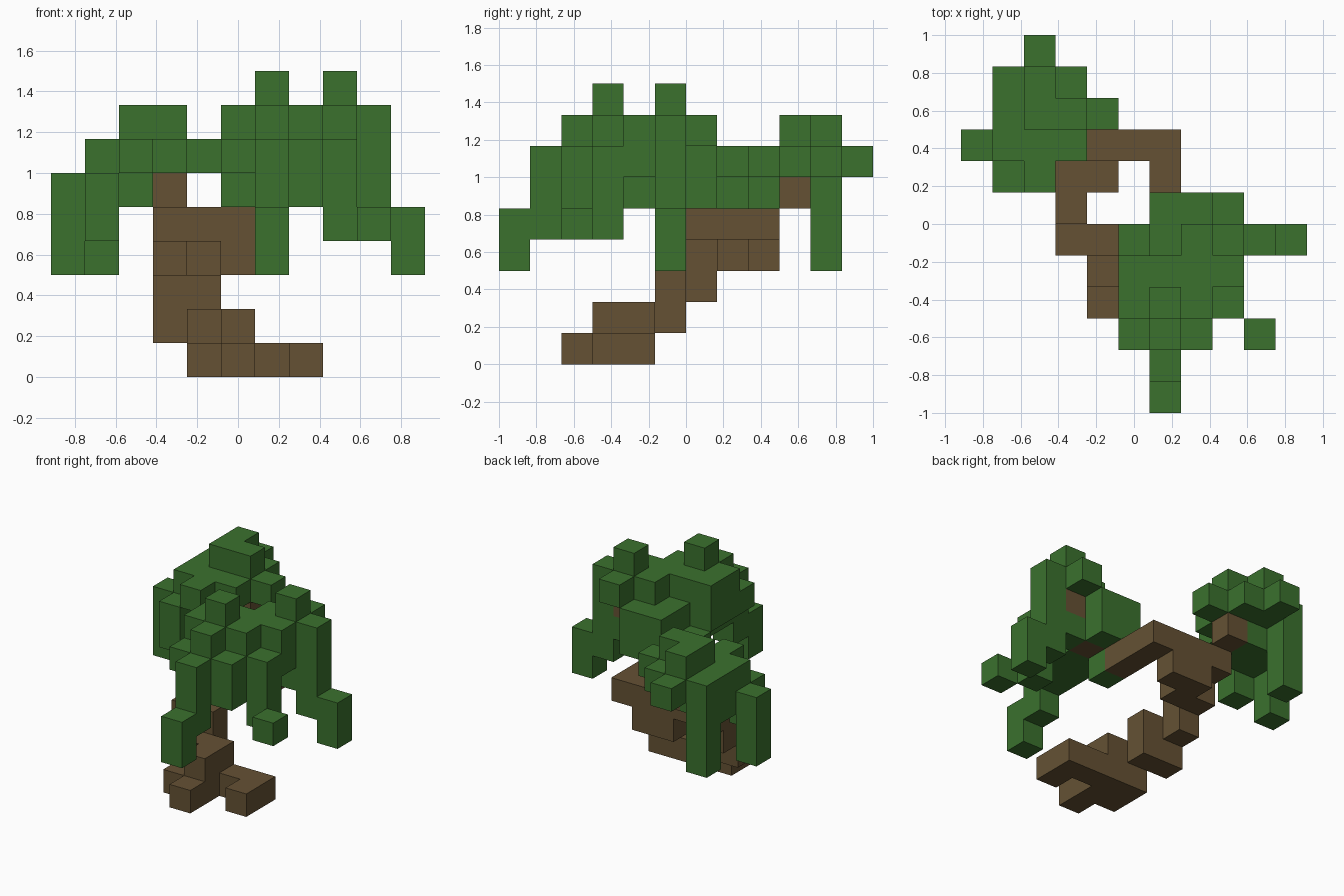
import bpy
import bmesh
from mathutils import Vector

if "Cube" in bpy.data.objects:
    bpy.data.objects.remove(bpy.data.objects["Cube"], do_unlink=True)

CELL = 1 / 6
CORNER = Vector((-5.5, -6, 0))


def material(name, colour):
    mat = bpy.data.materials.new(name)
    mat.use_nodes = True
    mat.diffuse_color = (*colour, 1)
    mat.node_tree.nodes["Principled BSDF"].inputs["Base Color"].default_value = (*colour, 1)
    return mat


bark = material("bark brown", (0.130, 0.083, 0.034))
leaf = material("leaf green", (0.043, 0.165, 0.027))


def layers(x, y, z, *plans):
    """Cells of stacked floor plans; rows run front to back, split by '/'."""
    return {(x + i, y + j, z + k)
            for k, plan in enumerate(plans)
            for j, row in enumerate(plan.split("/"))
            for i, mark in enumerate(row) if mark == "#"}


parts = {
    # spreading foot of the tree
    "roots": (bark, layers(4, 2, 0, ".#../##.#/####")),
    # leaning trunk, stepping backwards as it rises
    "trunk": (bark, layers(3, 3, 1,
                           "..#/.##/##.",
                           "//##/#.",
                           "///#../##./.##")),
    # forked branch and the twigs reaching into both crowns
    "branch": (bark, layers(3, 6, 4, "...#/...#/####")),
    "right_twig": (bark, layers(3, 9, 5, "#")),
    "left_twig": (bark, layers(7, 5, 5, "#", ".#")),
    # smaller crown at the back right
    "right_foliage": (leaf, layers(0, 7, 3,
                                   "/#//.#",
                                   ".#/#//.#",
                                   ".#/###/.##/.#",
                                   "..#/.###/.####/.###/..#",
                                   "//..##/..#")),
    # larger crown at the front left
    "left_foliage": (leaf, layers(5, 0, 3,
                                  ".#/////.....#",
                                  ".#/.#/....#/...#//.#..##",
                                  "/.#/.##/.###/.##/##.##/.##",
                                  "/.#/###/####/####/.##.#/.##",
                                  "//.#/###/####/..###/...#",
                                  "///.#//...#")),
}

filled = set().union(*(cells for _, cells in parts.values()))
directions = [Vector(axis) * sign for sign in (1, -1)
              for axis in ((1, 0, 0), (0, 1, 0), (0, 0, 1))]


def build(name, mat, cells):
    """Skin a set of cells, leaving out walls between touching blocks."""
    bm = bmesh.new()
    for cell in sorted(cells):
        base = Vector(cell)
        for d in directions:
            if tuple(int(c) for c in base + d) in filled:
                continue
            u = Vector((d.z, d.x, d.y))
            v = d.cross(u)
            centre = base + CORNER + Vector((0.5, 0.5, 0.5)) + d / 2
            bm.faces.new([bm.verts.new((centre + (u * a + v * b) / 2) * CELL)
                          for a, b in ((-1, -1), (1, -1), (1, 1), (-1, 1))])
    bmesh.ops.remove_doubles(bm, verts=bm.verts[:], dist=0.001)
    # join flush squares into large flat faces
    bmesh.ops.dissolve_limit(bm, angle_limit=0.01, verts=bm.verts[:], edges=bm.edges[:])
    mesh = bpy.data.meshes.new(name)
    bm.to_mesh(mesh)
    bm.free()
    mesh.materials.append(mat)
    bpy.context.collection.objects.link(bpy.data.objects.new(name, mesh))


for part_name, (part_material, part_cells) in parts.items():
    build(part_name, part_material, part_cells)
